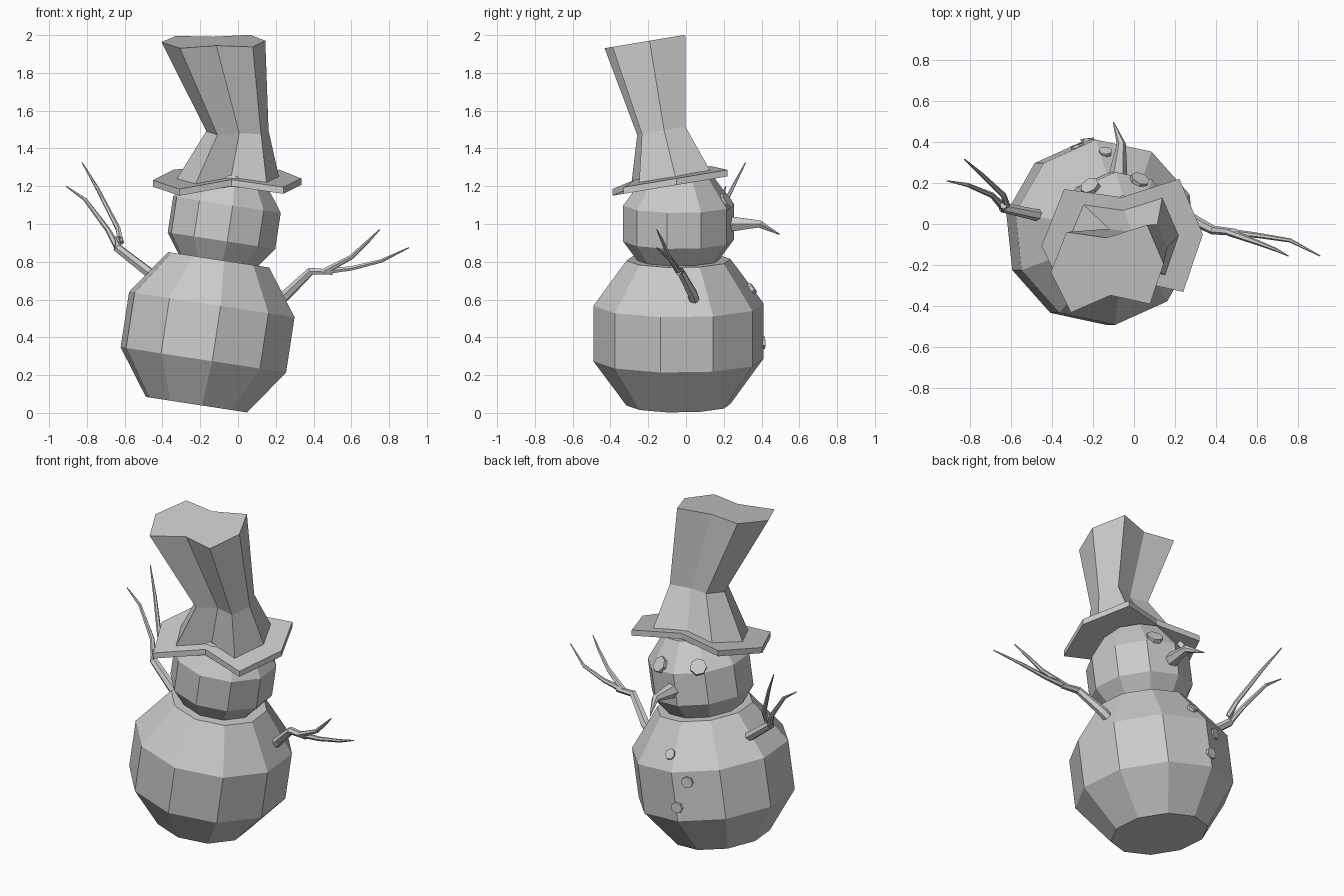
import bpy, bmesh
from math import sin, cos, radians, pi
from mathutils import Vector, Matrix

if "Cube" in bpy.data.objects:
    bpy.data.objects.remove(bpy.data.objects["Cube"])


def loft(name, strips):
    """Skin one or more sequences of equal-sized rings, capping both ends."""
    bm = bmesh.new()
    for rings in strips:
        rows = [[bm.verts.new(p) for p in ring] for ring in rings]
        n = len(rows[0])
        for a, b in zip(rows, rows[1:]):
            for i in range(n):
                j = (i + 1) % n
                bm.faces.new((a[i], a[j], b[j], b[i]))
        bm.faces.new(rows[0][::-1])
        bm.faces.new(rows[-1])
    bmesh.ops.recalc_face_normals(bm, faces=bm.faces)
    me = bpy.data.meshes.new(name)
    bm.to_mesh(me)
    bm.free()
    ob = bpy.data.objects.new(name, me)
    bpy.context.collection.objects.link(ob)
    return ob


def tube(points, radii, sides=6):
    """Rings square to a bent path."""
    pts = [Vector(p) for p in points]
    rings = []
    for i, p in enumerate(pts):
        d = pts[min(i + 1, len(pts) - 1)] - pts[max(i - 1, 0)]
        q = d.to_track_quat('Z', 'Y')
        rings.append([p + q @ Vector((radii[i] * cos(2 * pi * k / sides),
                                      radii[i] * sin(2 * pi * k / sides), 0))
                      for k in range(sides)])
    return rings


TILT = Matrix.Rotation(radians(8.7), 4, 'Y')
BODY = Matrix.Translation((-.161, -.04, .427)) @ TILT
HEAD = Matrix.Translation((-.073, -.04, 1.007)) @ TILT


def ball(name, frame, s):
    """Ten-sided snowball with flat ends."""
    profile = [(.277, -.388), (.453, -.148), (.453, .148), (.277, .388)]
    angles = [radians(30 + 36 * k) for k in range(10)]
    loft(name, [[[frame @ Vector((r * s * sin(a), r * s * cos(a), z * s)) for a in angles]
                 for r, z in profile]])


def pebble(name, frame, angle, r, z, lift, size):
    """Flat disc pressed onto a snowball."""
    a, e = radians(angle), radians(lift)
    n = Vector((sin(a) * cos(e), cos(a) * cos(e), sin(e)))
    p = Vector((r * sin(a), r * cos(a), z))
    ends = [frame @ (p - n * .03), frame @ (p + n * .01)]
    loft(name, [tube(ends, [size, size], 7)])


# Snowballs
ball("body", BODY, 1)
ball("head", HEAD, .65)

# Buttons and eyes
pebble("button_top", BODY, -2, .39, .232, 36, .032)
pebble("button_middle", BODY, -17, .437, .087, 0, .034)
pebble("button_bottom", BODY, -7, .45, -.064, 0, .034)
pebble("eye_a", HEAD, -36, .275, .128, 35, .048)
pebble("eye_b", HEAD, 18, .268, .128, 35, .048)

# Bent nose
loft("nose", [tube([(-.08, .2, 1.0), (-.075, .26, 1.0), (-.062, .39, 1.0), (-.1, .495, .945)],
                   [.045, .042, .022, .003])])

# Hat outline: eight points, notched front and back, (dx, dy, brim bend)
STAR = [(-.4, -.047, 0), (-.26, -.33, 0), (.015, -.21, .03), (.29, -.27, 0),
        (.385, .01, 0), (.27, .28, 0), (-.01, .19, .035), (-.29, .23, .01)]


def hat_ring(cx, cy, cz, s, bend=1):
    return [(cx + s * x, cy + s * y, cz + s * (y * .167 + b * bend)) for x, y, b in STAR]


# Hat
loft("hat_brim", [[hat_ring(-.05, -.06, 1.205, 1), hat_ring(-.05, -.06, 1.24, 1)]])
loft("hat_crown", [[hat_ring(-.05, -.06, 1.235, .7), hat_ring(0, -.12, 1.495, .42, 0),
                    hat_ring(-.125, -.2, 1.969, .7, 0)]])

# Stick arms, each a limb with two twigs
loft("right_arm", [
    tube([(.18, .05, .56), (.26, .035, .63), (.385, -.03, .75), (.5, -.04, .745)],
         [.03, .029, .022, .016]),
    tube([(.46, -.04, .75), (.6, -.09, .825), (.69, -.125, .91), (.75, -.155, .97)],
         [.018, .013, .009, .003]),
    tube([(.46, -.04, .75), (.6, -.055, .765), (.76, -.08, .805), (.905, -.155, .875)],
         [.018, .013, .01, .003])])
loft("left_arm", [
    tube([(-.4, .03, .69), (-.48, .045, .75), (-.64, .08, .875), (-.635, .09, .93)],
         [.03, .028, .024, .018]),
    tube([(-.62, .09, .90), (-.635, .14, .975), (-.74, .24, 1.18), (-.825, .315, 1.325)],
         [.018, .014, .01, .003]),
    tube([(-.64, .085, .88), (-.69, .14, .97), (-.81, .19, 1.13), (-.91, .21, 1.2)],
         [.018, .014, .01, .003])])
